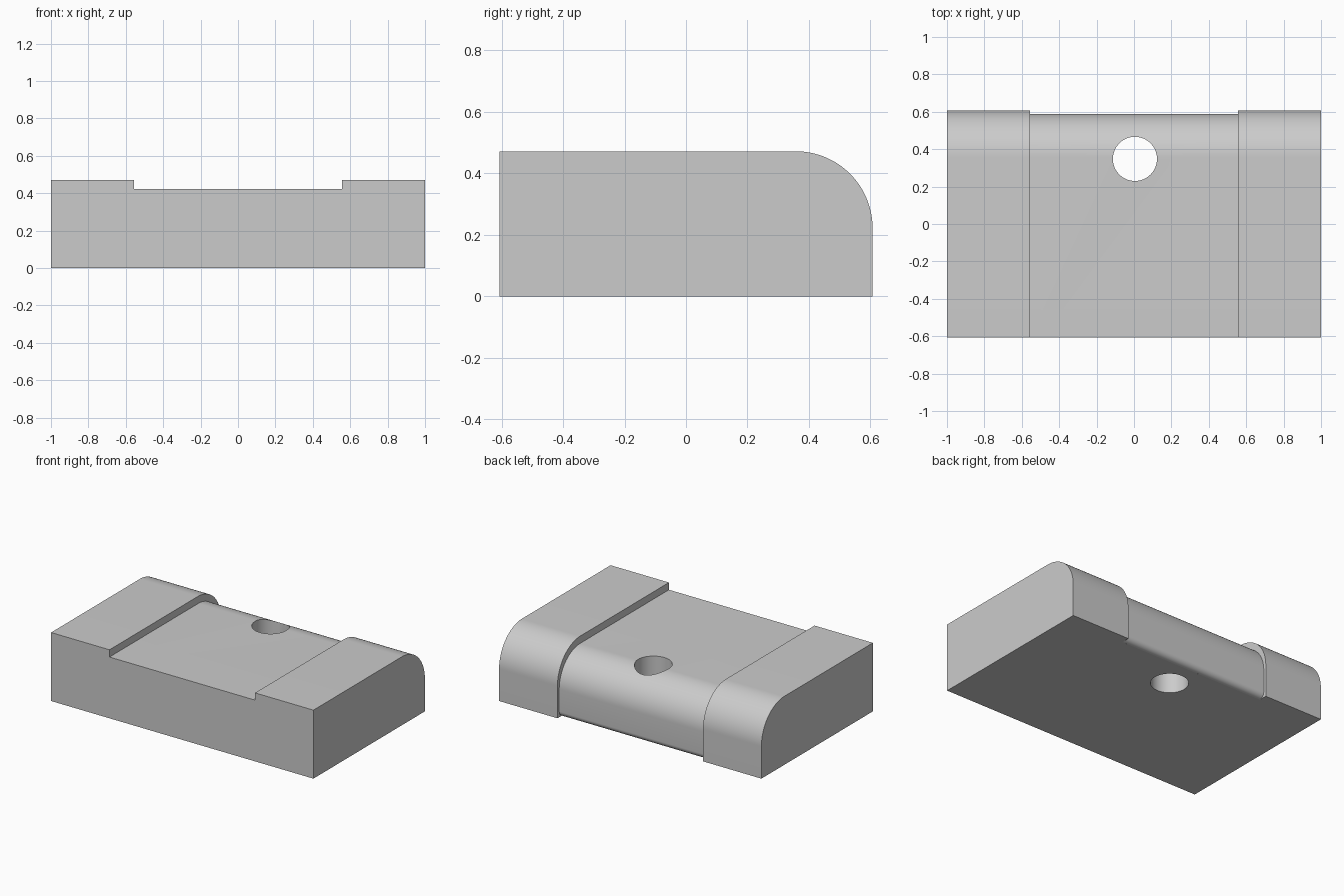
import bpy, bmesh
from math import cos, sin, radians, pi

if "Cube" in bpy.data.objects:
    bpy.data.objects.remove(bpy.data.objects["Cube"])

DEPTH, TOP = 0.607, 0.472      # half depth and full height
GROOVE_HALF = 0.555            # half width of the central channel

grey = bpy.data.materials.new("plain grey")
grey.use_nodes = True
grey.diffuse_color = (0.6, 0.6, 0.6, 1)
grey.node_tree.nodes["Principled BSDF"].inputs["Base Color"].default_value = grey.diffuse_color


def arc(cy, cz, r, start, end, steps):
    """Points of an arc in the side plane, angles in degrees."""
    angles = [radians(start + (end - start) * i / steps) for i in range(steps + 1)]
    return [(cy + r * cos(a), cz + r * sin(a)) for a in angles]


def prism(name, profile, half_width):
    """Extrude a side profile (y, z) along x."""
    bm = bmesh.new()
    face = bm.faces.new([bm.verts.new((-half_width, y, z)) for y, z in profile])
    out = bmesh.ops.extrude_face_region(bm, geom=[face])
    moved = [v for v in out["geom"] if isinstance(v, bmesh.types.BMVert)]
    bmesh.ops.translate(bm, verts=moved, vec=(2 * half_width, 0, 0))
    bmesh.ops.recalc_face_normals(bm, faces=bm.faces)
    mesh = bpy.data.meshes.new(name)
    bm.to_mesh(mesh)
    bm.free()
    mesh.materials.append(grey)
    obj = bpy.data.objects.new(name, mesh)
    bpy.context.collection.objects.link(obj)
    return obj


def cut(target, cutter):
    """Subtract the cutter and throw it away."""
    cutter.hide_render = True
    mod = target.modifiers.new("cut", 'BOOLEAN')
    mod.operation, mod.solver, mod.object = 'DIFFERENCE', 'EXACT', cutter
    bpy.context.view_layer.objects.active = target
    bpy.ops.object.modifier_apply(modifier=mod.name)
    bpy.data.objects.remove(cutter)


# Body: block with a large round along the upper back edge
r = 0.25
body_profile = [(-DEPTH, 0), (DEPTH, 0)]
body_profile += arc(DEPTH - r, TOP - r, r, 0, 90, 32) + [(-DEPTH, TOP)]
body = prism("block_body", body_profile, 1.0)

# Channel: shallow recess over the top and down the back, curling under at the foot
floor, back, r, foot = 0.422, 0.588, 0.23, 0.04
channel = [(-0.8, floor)] + arc(back - r, floor - r, r, 90, 0, 32)
channel += arc(back - foot, foot, foot, 0, -88, 8)
channel += [(back - foot, -0.2), (0.8, -0.2), (0.8, 0.7), (-0.8, 0.7)]
cut(body, prism("channel_cutter", channel, GROOVE_HALF))

# Vertical through hole
bpy.ops.mesh.primitive_cylinder_add(vertices=64, radius=0.118, depth=2, location=(0.005, 0.348, 0.2))
hole = bpy.context.object
hole.name = "hole_cutter"
hole.data.materials.append(grey)
cut(body, hole)

# Smooth rounds, crisp edges
bpy.ops.object.select_all(action='DESELECT')
body.select_set(True)
bpy.context.view_layer.objects.active = body
bpy.ops.object.shade_smooth_by_angle(angle=radians(30))
